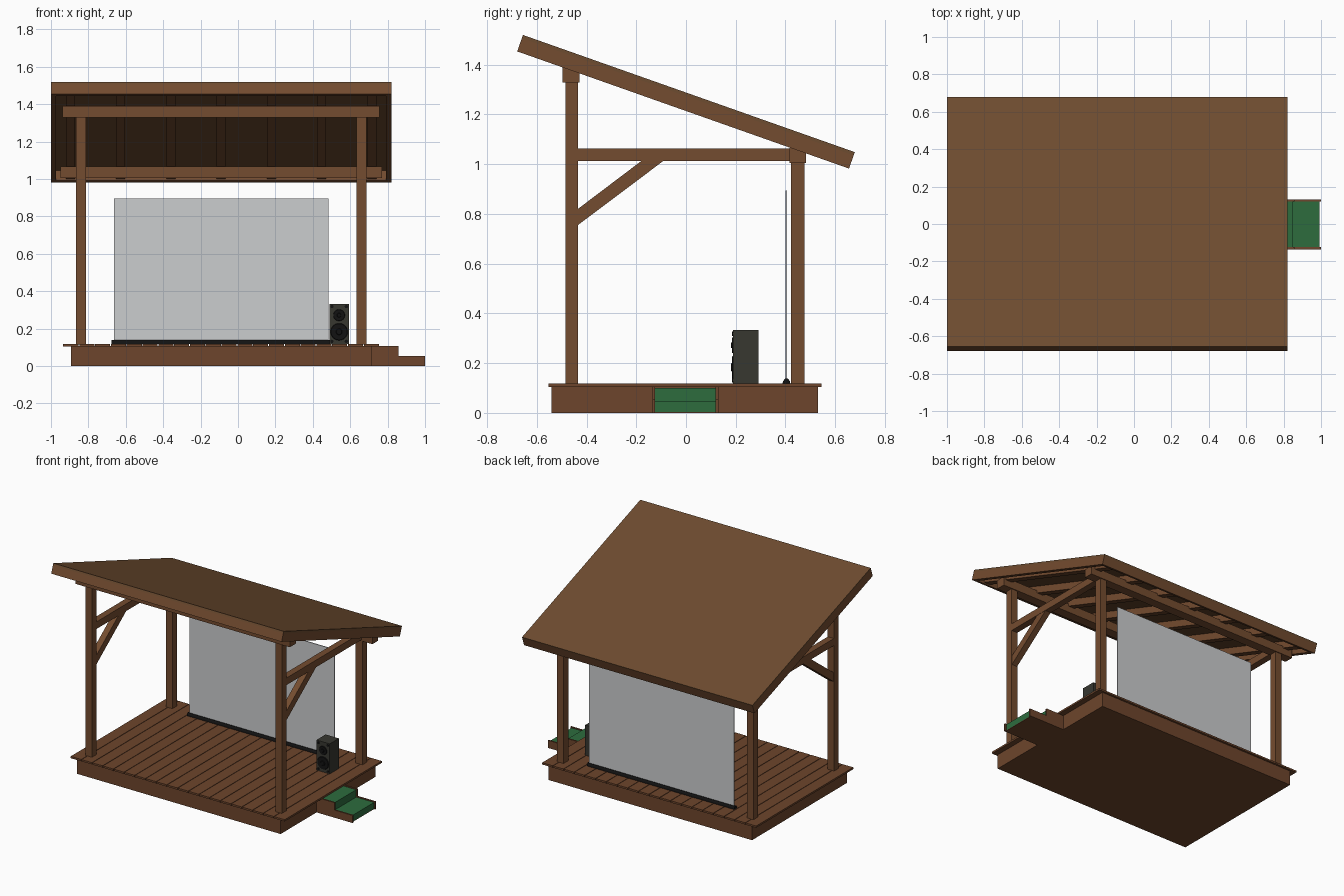
import bpy, bmesh, math
from mathutils import Matrix, Vector

if "Cube" in bpy.data.objects:
    bpy.data.objects.remove(bpy.data.objects["Cube"])


def mat(name, r, g, b):
    m = bpy.data.materials.new(name)
    m.diffuse_color = (r, g, b, 1)
    m.use_nodes = True
    m.node_tree.nodes["Principled BSDF"].inputs["Base Color"].default_value = m.diffuse_color
    return m


WOOD = mat("brown wood", 0.175, 0.072, 0.029)
DECK = mat("reddish deck wood", 0.155, 0.060, 0.025)
ROOF = mat("roof brown", 0.155, 0.072, 0.029)
GREEN = mat("step green", 0.026, 0.15, 0.048)
SCREEN = mat("screen grey", 0.60, 0.61, 0.62)
CASE = mat("speaker charcoal", 0.038, 0.038, 0.030)
BLACK = mat("black", 0.006, 0.006, 0.006)


def finish(name, bm, m, xf=None):
    if xf:
        bm.transform(xf)
    bmesh.ops.recalc_face_normals(bm, faces=bm.faces)
    me = bpy.data.meshes.new(name)
    bm.to_mesh(me)
    bm.free()
    me.materials.append(m)
    ob = bpy.data.objects.new(name, me)
    bpy.context.collection.objects.link(ob)
    return ob


def add_box(bm, x0, x1, y0, y1, z0, z1):
    c = Vector(((x0 + x1) / 2, (y0 + y1) / 2, (z0 + z1) / 2))
    s = Matrix.Diagonal((x1 - x0, y1 - y0, z1 - z0, 1))
    bmesh.ops.create_cube(bm, size=1, matrix=Matrix.Translation(c) @ s)


def boxes(name, m, dims, xf=None):
    bm = bmesh.new()
    for d in dims:
        add_box(bm, *d)
    return finish(name, bm, m, xf)


def prism(name, m, axis, pts, a, b):
    """Extrude a profile along x (points are y,z) or y (points are x,z)."""
    bm = bmesh.new()
    put = (lambda p, t: (t, p[0], p[1])) if axis == 'x' else (lambda p, t: (p[0], t, p[1]))
    lo = [bm.verts.new(put(p, a)) for p in pts]
    hi = [bm.verts.new(put(p, b)) for p in pts]
    bm.faces.new(lo)
    bm.faces.new(hi[::-1])
    n = len(pts)
    for i in range(n):
        bm.faces.new((lo[i], lo[(i + 1) % n], hi[(i + 1) % n], hi[i]))
    return finish(name, bm, m)


# Platform base and planks running front to back
boxes("platform_base", DECK, [(-0.893, 0.715, -0.54, 0.53, 0, 0.107)])
N, X0, X1 = 20, -0.935, 0.755
w = (X1 - X0) / N
boxes("deck_planks", DECK,
      [(X0 + i * w + (0.002 if i else 0), X0 + (i + 1) * w - (0.002 if i < N - 1 else 0),
        -0.552, 0.544, 0.105, 0.118) for i in range(N)])

# Posts, side ties and braces
SIDES = (("left", -0.84), ("right", 0.66))
for side, x in SIDES:
    boxes(side + "_front_post", WOOD, [(x - 0.026, x + 0.026, -0.485, -0.434, 0.115, 1.335)])
    boxes(side + "_back_post", WOOD, [(x - 0.026, x + 0.026, 0.423, 0.476, 0.115, 1.01)])
    boxes(side + "_tie", WOOD, [(x - 0.024, x + 0.024, -0.436, 0.43, 1.013, 1.064)])
    prism(side + "_brace", WOOD, 'x',
          [(-0.436, 0.754), (-0.09, 1.014), (-0.178, 1.014), (-0.436, 0.819)],
          x - 0.022, x + 0.022)

# Cross beams under the roof
boxes("front_beam", WOOD, [(-0.937, 0.757, -0.496, -0.428, 1.328, 1.391)])
boxes("back_beam", WOOD, [(-0.95, 0.77, 0.416, 0.482, 1.005, 1.066)])

# Sloped roof: sheet, edge boards and rafters, modelled flat then tilted
tilt = Matrix.Translation((0, 0, 1.251)) @ Matrix.Rotation(-math.radians(19.45), 4, 'X')
L, H, T = 0.7075, 0.035, 0.028
RX0, RX1 = -1.0, 0.82
boxes("roof_sheet", ROOF, [(RX0, RX1, -L, L, H - 0.014, H)], tilt)
boxes("roof_edge_boards", WOOD, [
    (RX0, RX1, -L, -L + T, -H, H - 0.014), (RX0, RX1, L - T, L, -H, H - 0.014),
    (RX0, RX0 + T, -L + T, L - T, -H, H - 0.014), (RX1 - T, RX1, -L + T, L - T, -H, H - 0.014)], tilt)
boxes("rafters", WOOD,
      [(c - 0.024, c + 0.024, -L + T, L - T, -H + 0.008, H - 0.014)
       for c in (-0.896 + 0.2687 * i for i in range(7))], tilt)

# Projection screen and its floor bar
boxes("screen", SCREEN, [(-0.663, 0.483, 0.401, 0.407, 0.13, 0.895)])
prism("screen_bar", BLACK, 'x',
      [(0.388, 0.117), (0.42, 0.117), (0.418, 0.127), (0.41, 0.138), (0.398, 0.138), (0.39, 0.127)],
      -0.675, 0.49)

# Speaker with cones and corner dots
boxes("speaker_case", CASE, [(0.488, 0.593, 0.188, 0.291, 0.117, 0.333)])


def disc(bm, x, z, r, y0, y1, r2=None, seg=24):
    xf = Matrix.Translation((x, (y0 + y1) / 2, z)) @ Matrix.Rotation(math.pi / 2, 4, 'X')
    bmesh.ops.create_cone(bm, cap_ends=True, segments=seg, radius1=r,
                          radius2=r if r2 is None else r2, depth=abs(y1 - y0), matrix=xf)


bm = bmesh.new()
for z, r in ((0.272, 0.032), (0.183, 0.047)):
    disc(bm, 0.5405, z, r, 0.184, 0.19, r * 0.92)
    disc(bm, 0.5405, z, r * 0.4, 0.181, 0.186, r * 0.3)
for x in (0.502, 0.579):
    for z in (0.318, 0.132):
        disc(bm, x, z, 0.009, 0.185, 0.19, seg=10)
finish("speaker_cones", bm, BLACK)

# Side steps: brown stringers with green treads between
STEP = [(0.712, 0), (1.0, 0), (1.0, 0.054), (0.857, 0.054), (0.857, 0.107), (0.712, 0.107)]
prism("front_stringer", DECK, 'y', STEP, -0.135, -0.124)
prism("back_stringer", DECK, 'y', STEP, 0.119, 0.13)
prism("green_steps", GREEN, 'y',
      [(0.712, 0.004), (0.991, 0.004), (0.991, 0.048), (0.85, 0.048), (0.85, 0.101), (0.712, 0.101)],
      -0.124, 0.119)
boxes("step_underside", DECK, [(0.712, 0.991, -0.124, 0.119, 0, 0.004)])
